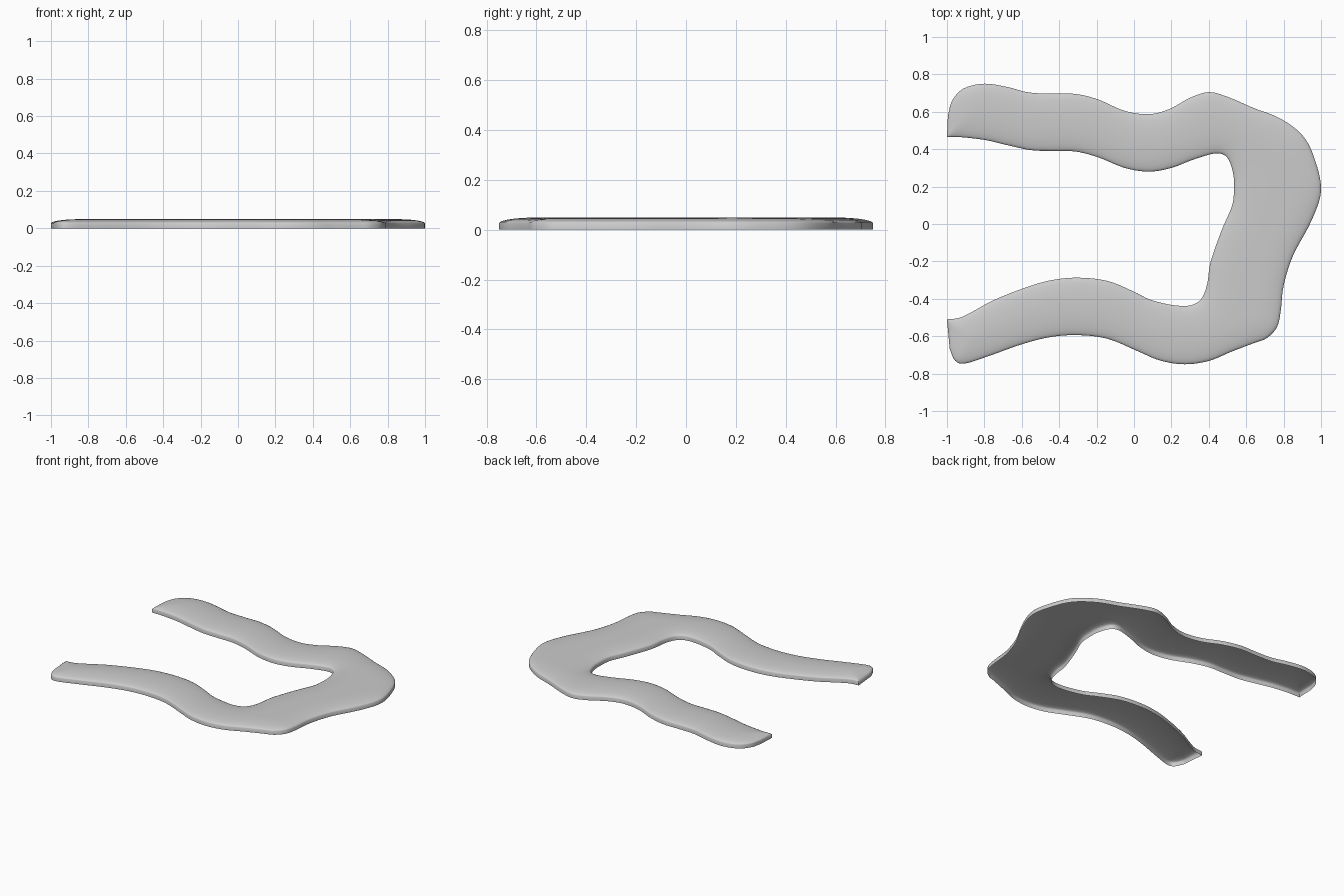
import bpy, bmesh, math
from mathutils import Vector

if "Cube" in bpy.data.objects:
    bpy.data.objects.remove(bpy.data.objects["Cube"])

# Outer and inner edges of the winding strip, paired point by point
OUTER = [(-.995, .58), (-.972, .66), (-.91, .725), (-.80, .75), (-.68, .733), (-.56, .703), (-.43, .697),
         (-.31, .695), (-.19, .665), (-.05, .605), (.08, .587), (.19, .615), (.30, .675), (.40, .705),
         (.50, .68), (.64, .62), (.78, .565), (.90, .475), (.965, .35), (1.0, .18), (.95, .02),
         (.85, -.17), (.80, -.33), (.785, -.46), (.765, -.55), (.71, -.61), (.64, -.637), (.52, -.683),
         (.40, -.732), (.27, -.75), (.14, -.73), (.02, -.68), (-.14, -.614), (-.30, -.594), (-.45, -.605),
         (-.60, -.643), (-.76, -.70), (-.90, -.745), (-.955, -.732), (-.985, -.67)]
INNER = [(-1, .465), (-.97, .465), (-.91, .463), (-.79, .448), (-.67, .42), (-.55, .395), (-.43, .39),
         (-.31, .387), (-.19, .356), (-.05, .30), (.08, .28), (.20, .30), (.31, .342), (.41, .373),
         (.455, .377), (.485, .367), (.505, .345), (.52, .31), (.532, .26), (.535, .20), (.525, .10),
         (.47, -.03), (.41, -.20), (.395, -.30), (.38, -.36), (.36, -.40), (.33, -.425), (.29, -.437),
         (.24, -.437), (.17, -.427), (.08, -.402), (0, -.362), (-.14, -.305), (-.30, -.287), (-.45, -.302),
         (-.60, -.347), (-.75, -.407), (-.87, -.472), (-.935, -.502), (-1, -.51)]
STEPS, ACROSS = 5, 16
WALL, HEIGHT, ROUND = .026, .049, .15


def smooth_path(points):
    """Catmull-Rom curve through the points."""
    p = [Vector(q) for q in points]
    p = [2 * p[0] - p[1]] + p + [2 * p[-1] - p[-2]]
    out = []
    for a, b, c, d in zip(p, p[1:], p[2:], p[3:]):
        for k in range(STEPS):
            t = k / STEPS
            out.append(.5 * (2 * b + (c - a) * t + (2 * a - 5 * b + 4 * c - d) * t * t
                             + (3 * b - a - 3 * c + d) * t ** 3))
    return out + [p[-2]]


def edge_distance(q, rim):
    best = 9.0
    for a, b in zip(rim, rim[1:] + rim[:1]):
        ab = b - a
        t = max(0, min(1, (q - a).dot(ab) / max(ab.length_squared, 1e-9)))
        best = min(best, (q - a - ab * t).length_squared)
    return math.sqrt(best)


# Flat grid between the two edges, denser towards the rims
outer, inner = smooth_path(OUTER), smooth_path(INNER)
blend = [(1 - math.cos(math.pi * j / ACROSS)) / 2 for j in range(ACROSS + 1)]
grid = [[o.lerp(i, t) for t in blend] for o, i in zip(outer, inner)]
rim = outer + grid[-1][1:-1] + inner[::-1] + grid[0][1:-1][::-1]
rows = len(grid)

# Domed top of the open-bottomed shell
bm = bmesh.new()
top = []
for i, row in enumerate(grid):
    top.append([])
    for j, q in enumerate(row):
        on_rim = i in (0, rows - 1) or j in (0, ACROSS)
        d = 0 if on_rim else min(1, edge_distance(q, rim) / ROUND)
        z = WALL + (HEIGHT - WALL) * math.sqrt(1 - (1 - d) ** 2)
        top[-1].append(bm.verts.new((q.x, q.y, z)))
for i in range(rows - 1):
    for j in range(ACROSS):
        bm.faces.new((top[i][j], top[i][j + 1], top[i + 1][j + 1], top[i + 1][j]))

# Side walls dropped from the rim to the ground
border = [e for e in bm.edges if e.is_boundary]
walls = bmesh.ops.extrude_edge_only(bm, edges=border)["geom"]
for v in walls:
    if isinstance(v, bmesh.types.BMVert):
        v.co.z = 0
bmesh.ops.recalc_face_normals(bm, faces=bm.faces)
bm.faces.ensure_lookup_table()
if bm.faces[rows * ACROSS // 2].normal.z < 0:
    bmesh.ops.reverse_faces(bm, faces=bm.faces)

mesh = bpy.data.meshes.new("winding_slab")
bm.to_mesh(mesh)
bm.free()
slab = bpy.data.objects.new("winding_slab", mesh)
bpy.context.collection.objects.link(slab)
bpy.context.view_layer.objects.active = slab
slab.select_set(True)
bpy.ops.object.shade_smooth_by_angle(angle=math.radians(80))
